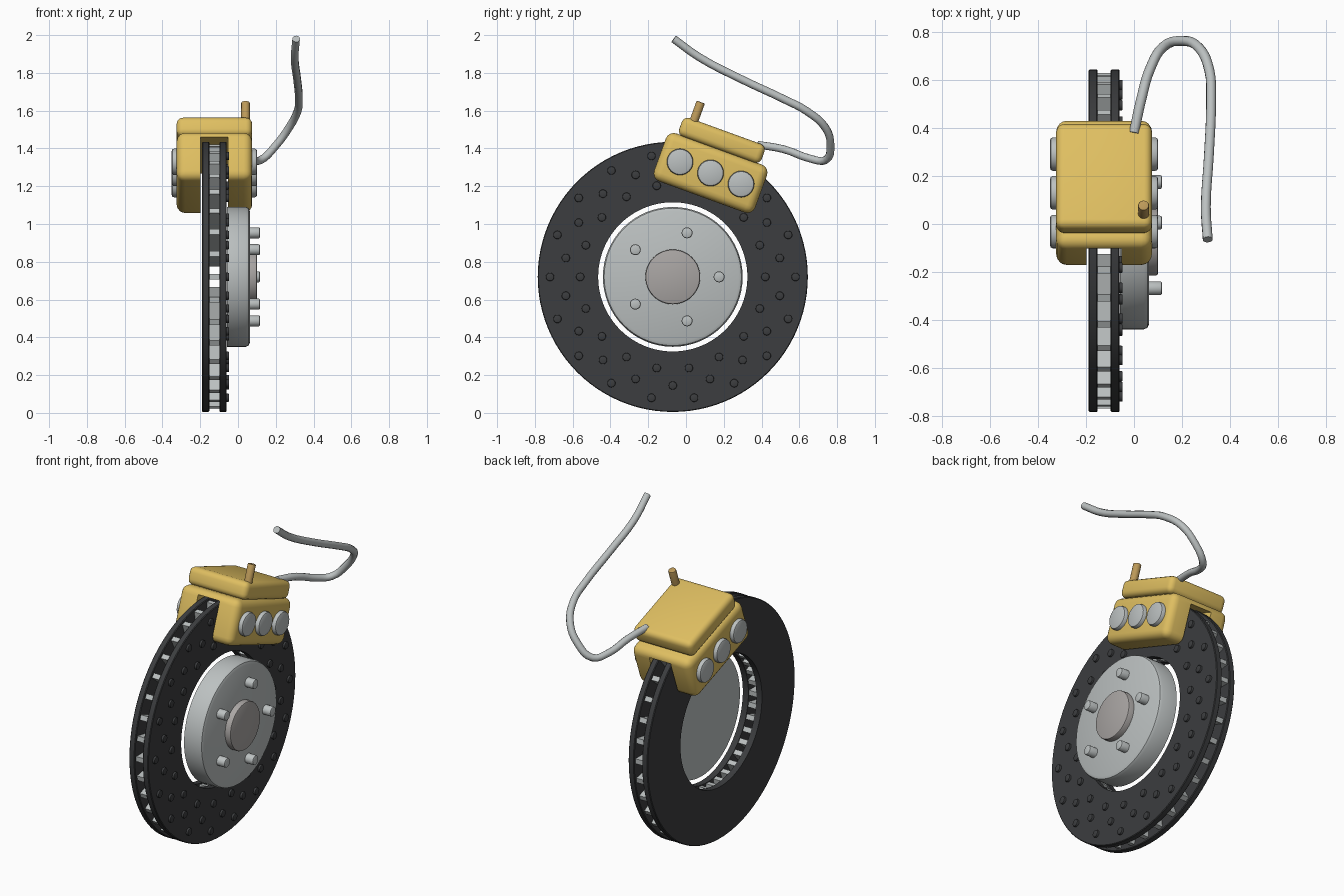
import bpy, bmesh
from math import pi, cos, sin, radians
from mathutils import Matrix, Vector

if "Cube" in bpy.data.objects:
    bpy.data.objects.remove(bpy.data.objects["Cube"])

def material(name, rgb):
    m = bpy.data.materials.new(name)
    m.diffuse_color = (*rgb, 1)
    m.use_nodes = True
    m.node_tree.nodes["Principled BSDF"].inputs["Base Color"].default_value = m.diffuse_color
    return m

GOLD = material("gold", (0.74, 0.52, 0.12))
DARK = material("dark_iron", (0.045, 0.047, 0.05))
STEEL = material("steel", (0.5, 0.53, 0.53))

AXLE = Matrix.Translation((0, -0.07, 0.72))
CALIPER = Matrix.Translation((-0.125, 0.13, 1.27)) @ Matrix.Rotation(radians(-20), 4, 'X')
DISC_X = -0.125

def finish(name, bm, mat, smooth=True):
    bmesh.ops.recalc_face_normals(bm, faces=bm.faces)
    me = bpy.data.meshes.new(name)
    bm.to_mesh(me)
    bm.free()
    ob = bpy.data.objects.new(name, me)
    bpy.context.collection.objects.link(ob)
    me.materials.append(mat)
    bpy.ops.object.select_all(action='DESELECT')
    bpy.context.view_layer.objects.active = ob
    ob.select_set(True)
    if smooth:
        bpy.ops.object.shade_smooth_by_angle(angle=radians(40))
    return ob

def lathe(bm, profile, segs, mat=Matrix(), ring=False):
    """Turn (x, radius) points around the x axis, capped or closed into a ring."""
    loops = [[bm.verts.new(mat @ Vector((x, r * cos(2 * pi * i / segs), r * sin(2 * pi * i / segs))))
              for i in range(segs)] for x, r in profile]
    pairs = list(zip(loops, loops[1:])) + ([(loops[-1], loops[0])] if ring else [])
    for a, b in pairs:
        for i in range(segs):
            j = (i + 1) % segs
            bm.faces.new((a[i], a[j], b[j], b[i]))
    if not ring:
        bm.faces.new(loops[0])
        bm.faces.new(loops[-1])

def stud(x0, x1, r, b):
    return [(x0, r), (x1 - b, r), (x1 - b * 0.3, r - b * 0.3), (x1, r - b)]

def box(bm, size, mat, bevel=0):
    geo = bmesh.ops.create_cube(bm, size=1, matrix=mat @ Matrix.Diagonal((*size, 1)))
    if bevel:
        edges = list({e for v in geo['verts'] for e in v.link_edges})
        bmesh.ops.bevel(bm, geom=edges, offset=bevel, segments=4, profile=0.5, affect='EDGES')

def spin(angle, radius):
    return AXLE @ Matrix.Rotation(angle, 4, 'X') @ Matrix.Translation((0, radius, 0))

# Brake disc: two friction rings
for name, x0, x1 in (("inner_disc_ring", -0.19, -0.152), ("outer_disc_ring", -0.098, -0.06)):
    bm = bmesh.new()
    lathe(bm, [(x0, 0.395), (x0, 0.711), (x0 + .004, 0.715), (x1 - .004, 0.715), (x1, 0.711), (x1, 0.395)],
          96, AXLE, ring=True)
    finish(name, bm, DARK)

# Cooling vanes between the rings
bm = bmesh.new()
for i in range(36):
    box(bm, (0.06, 0.30, 0.03), spin(2 * pi * i / 36, 0.55) @ Matrix.Translation((DISC_X, 0, 0)))
finish("cooling_vanes", bm, STEEL, smooth=False)

# Drill-hole plugs on the outer face
bm = bmesh.new()
for radius, offset in ((0.65, 0), (0.575, 10), (0.49, 0)):
    for i in range(18):
        lathe(bm, stud(-0.08, -0.047, 0.022, 0.005), 16, spin(radians(20 * i + offset), radius))
finish("disc_holes", bm, DARK)

# Hub with centre cap and five wheel studs
bm = bmesh.new()
lathe(bm, stud(-0.058, 0.063, 0.37, 0.022), 64, AXLE)
finish("hub", bm, STEEL)
bm = bmesh.new()
lathe(bm, stud(0.05, 0.1, 0.145, 0.008), 48, AXLE)
finish("hub_cap", bm, material("cap_grey", (0.4, 0.38, 0.37)))
bm = bmesh.new()
for i in range(5):
    lathe(bm, stud(0.05, 0.117, 0.029, 0.008), 20, spin(2 * pi * i / 5, 0.245))
finish("wheel_studs", bm, STEEL)

# Caliper body straddling the disc
bm = bmesh.new()
box(bm, (0.4, 0.57, 0.27), CALIPER, bevel=0.045)
body = finish("caliper_body", bm, GOLD)
bm = bmesh.new()
box(bm, (0.146, 1, 0.4), CALIPER @ Matrix.Translation((0, 0, -0.1)))
cutter = finish("slot_cutter", bm, GOLD, smooth=False)
cutter.hide_render = True
mod = body.modifiers.new("slot", 'BOOLEAN')
mod.operation, mod.solver, mod.object = 'DIFFERENCE', 'EXACT', cutter
bpy.context.view_layer.objects.active = body
bpy.ops.object.modifier_apply(modifier=mod.name)
bpy.data.objects.remove(cutter)

# Caliper bridge on top
bm = bmesh.new()
box(bm, (0.4, 0.465, 0.105), CALIPER @ Matrix.Translation((0, -0.003, 0.183)), bevel=0.033)
finish("caliper_bridge", bm, GOLD)

# Piston covers, three on each side
bm = bmesh.new()
for side in (0, pi):
    for y in (-0.172, 0, 0.172):
        lathe(bm, stud(0.18, 0.226, 0.07, 0.012), 32,
              CALIPER @ Matrix.Rotation(side, 4, 'Z') @ Matrix.Translation((0, y, 0)))
finish("piston_covers", bm, STEEL)

# Bleed nipple
bm = bmesh.new()
lathe(bm, stud(0.2, 0.335, 0.023, 0.006), 20,
      CALIPER @ Matrix.Translation((0.165, -0.177, 0)) @ Matrix.Rotation(-pi / 2, 4, 'Y'))
finish("bleed_nipple", bm, material("brass", (0.5, 0.32, 0.1)))

# Brake hose
path = [(0, 0.38, 1.42), (0.03, 0.52, 1.395), (0.07, 0.655, 1.347), (0.12, 0.738, 1.338),
        (0.2, 0.765, 1.415), (0.27, 0.738, 1.51), (0.315, 0.64, 1.597), (0.322, 0.52, 1.66),
        (0.313, 0.29, 1.768), (0.30, 0.07, 1.883), (0.308, -0.065, 1.98)]
cu = bpy.data.curves.new("brake_hose", 'CURVE')
cu.dimensions = '3D'
cu.bevel_depth, cu.bevel_resolution, cu.resolution_u, cu.use_fill_caps = 0.021, 3, 4, True
sp = cu.splines.new('BEZIER')
sp.bezier_points.add(len(path) - 1)
for p, co in zip(sp.bezier_points, path):
    p.co = co
    p.handle_left_type = p.handle_right_type = 'AUTO'
cu.materials.append(STEEL)
bpy.context.collection.objects.link(bpy.data.objects.new("brake_hose", cu))
